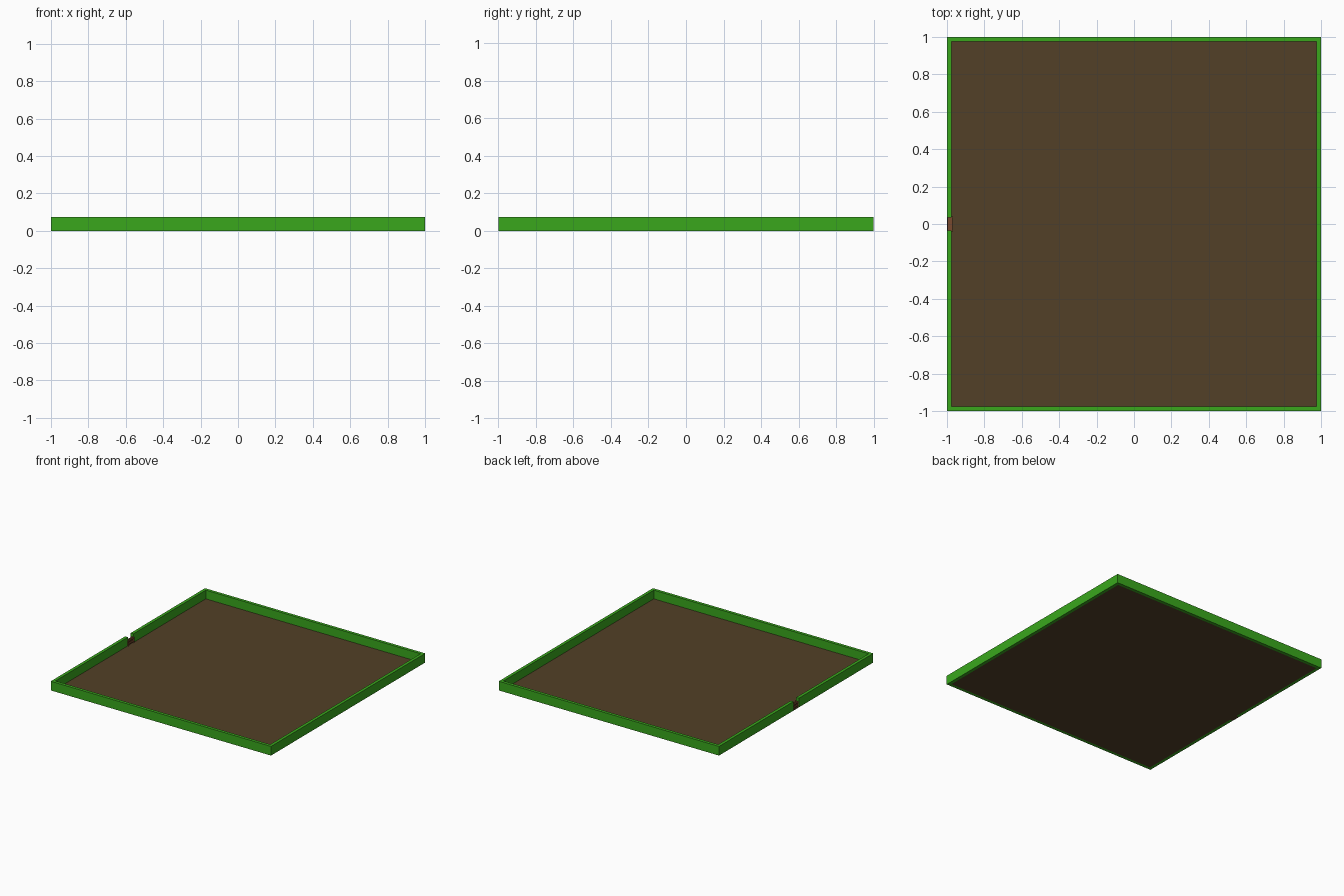
import bpy

if "Cube" in bpy.data.objects:
    bpy.data.objects.remove(bpy.data.objects["Cube"])

H = 0.075      # hedge height
T = 0.025      # hedge thickness
GAP = 0.036    # half width of the gate opening


def material(name, color):
    m = bpy.data.materials.new(name)
    m.diffuse_color = (*color, 1)
    m.use_nodes = True
    m.node_tree.nodes["Principled BSDF"].inputs["Base Color"].default_value = m.diffuse_color
    return m


GREEN = material("hedge_green", (0.041, 0.386, 0.012))
SOIL = material("soil_brown", (0.084, 0.051, 0.02))
WOOD = material("gate_wood", (0.195, 0.068, 0.028))


def box(name, x, y, z, mat):
    bpy.ops.mesh.primitive_cube_add(size=1, location=[(a + b) / 2 for a, b in (x, y, z)])
    o = bpy.context.object
    o.name = name
    o.scale = [b - a for a, b in (x, y, z)]
    bpy.ops.object.transform_apply(location=False, rotation=False, scale=True)
    o.data.materials.append(mat)
    return o


# Soil bed inside the hedges, with a strip through the opening
inner = 1 - T
box("ground", (-inner, inner), (-inner, inner), (0, 0.004), SOIL)
box("gate_threshold", (-1, -inner), (-GAP, GAP), (0, 0.004), SOIL)

# Hedges on front, back and right
box("front_hedge", (-1, 1), (-1, -inner), (0, H), GREEN)
box("back_hedge", (-1, 1), (inner, 1), (0, H), GREEN)
box("right_hedge", (inner, 1), (-inner, inner), (0, H), GREEN)

# Left hedge split by the gate opening
box("left_hedge_front", (-1, -inner), (-inner, -GAP), (0, H), GREEN)
box("left_hedge_back", (-1, -inner), (GAP, inner), (0, H), GREEN)

# Low wooden gate: posts, rails and pickets
for side, y in (("front", -GAP), ("back", GAP)):
    box(f"gate_post_{side}", (-0.998, -0.968), (y - 0.004, y + 0.004), (0.004, 0.05), WOOD)
for i, z in enumerate((0.012, 0.036)):
    box(f"gate_rail_{i}", (-0.996, -0.97), (-GAP, GAP), (z, z + 0.008), WOOD)
for i in range(4):
    y = -0.024 + i * 0.016
    box(f"gate_picket_{i}", (-0.99, -0.978), (y - 0.005, y + 0.005), (0.004, 0.048), WOOD)
